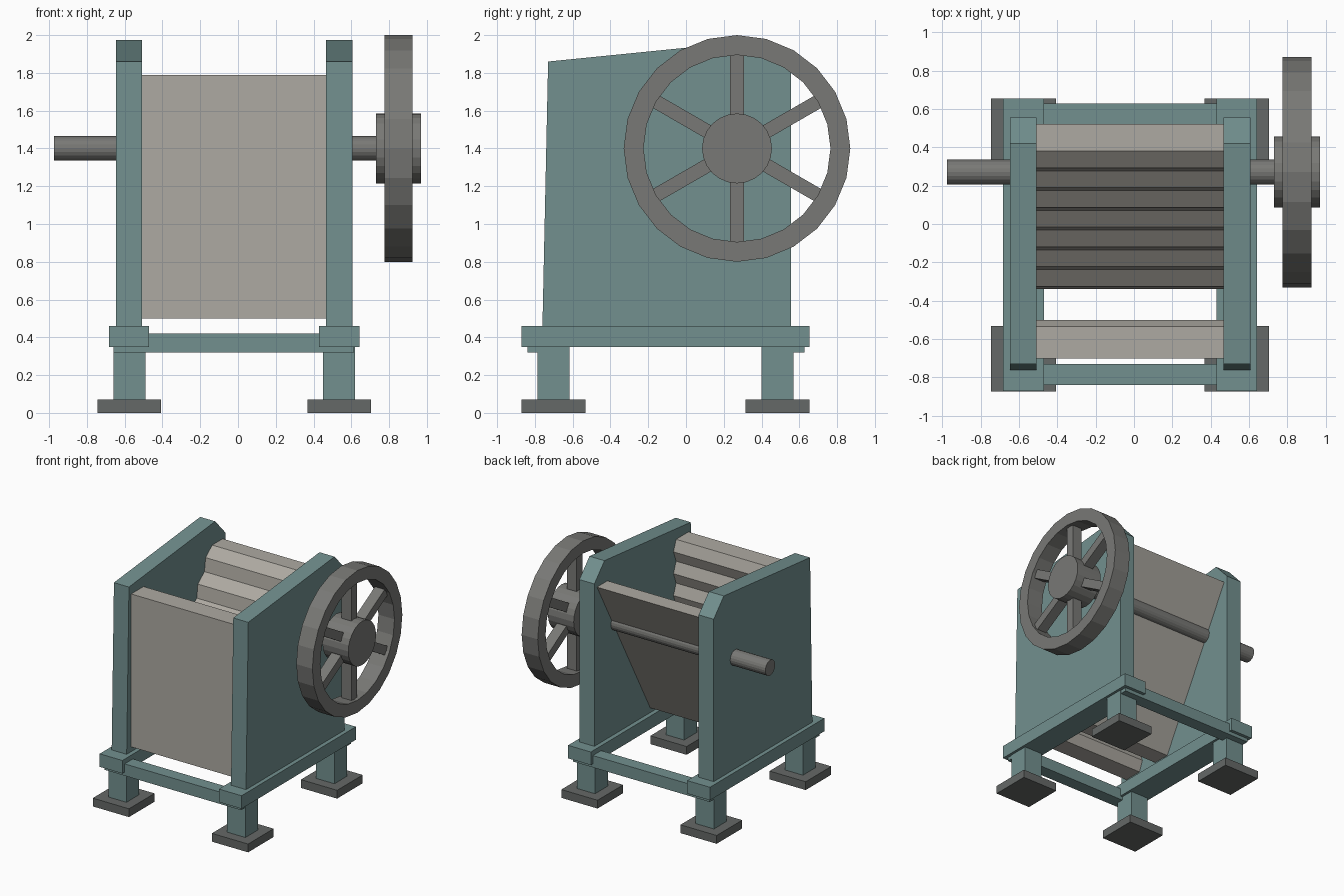
import bpy, bmesh, math
from mathutils import Matrix, Vector

if "Cube" in bpy.data.objects:
    bpy.data.objects.remove(bpy.data.objects["Cube"])

CX = -0.02                    # middle of the frame; the flywheel side sticks out
AXLE_Y, AXLE_Z = 0.27, 1.40


def material(name, rgb):
    m = bpy.data.materials.new(name)
    m.diffuse_color = (*rgb, 1)
    m.use_nodes = True
    m.node_tree.nodes["Principled BSDF"].inputs["Base Color"].default_value = m.diffuse_color
    return m


TEAL = material("teal_paint", (0.17, 0.28, 0.275))
PAD = material("dark_steel", (0.13, 0.14, 0.135))
JAW = material("pale_steel", (0.42, 0.40, 0.36))
IRON = material("cast_iron", (0.19, 0.19, 0.18))


def finish(name, bm, mat):
    bmesh.ops.recalc_face_normals(bm, faces=bm.faces)
    mesh = bpy.data.meshes.new(name)
    bm.to_mesh(mesh)
    bm.free()
    mesh.materials.append(mat)
    ob = bpy.data.objects.new(name, mesh)
    bpy.context.collection.objects.link(ob)
    return ob


def add_box(bm, x, y, z, rot=None):
    lo, hi = Vector((x[0], y[0], z[0])), Vector((x[1], y[1], z[1]))
    size = hi - lo
    m = Matrix.Translation((lo + hi) / 2) @ Matrix.Diagonal((*size, 1))
    bmesh.ops.create_cube(bm, size=1, matrix=(rot @ m) if rot else m)


def box(name, x, y, z, mat):
    bm = bmesh.new()
    add_box(bm, x, y, z)
    return finish(name, bm, mat)


def extrude_yz(name, pts, x0, x1, mat):
    """Extrude a (y, z) outline along x."""
    bm = bmesh.new()
    face = bm.faces.new([bm.verts.new((x0, y, z)) for y, z in pts])
    ext = bmesh.ops.extrude_face_region(bm, geom=[face])
    bmesh.ops.translate(bm, vec=(x1 - x0, 0, 0),
                        verts=[v for v in ext["geom"] if isinstance(v, bmesh.types.BMVert)])
    return finish(name, bm, mat)


def circle(r, n):
    return [(AXLE_Y + r * math.cos(2 * math.pi * i / n),
             AXLE_Z + r * math.sin(2 * math.pi * i / n)) for i in range(n)]


def toothed(top, bottom, depth, teeth):
    """Zigzag (y, z) edge from top to bottom, tips pushed sideways by depth."""
    a, b = Vector(top), Vector(bottom)
    t = (b - a).normalized()
    n = Vector((t.y, -t.x)) * depth
    return [tuple(a.lerp(b, i / (2 * teeth)) + (n if i % 2 else Vector((0, 0))))
            for i in range(2 * teeth + 1)]


def span(side, a, b):
    return tuple(sorted((CX + side * a, CX + side * b)))


# Side plates, base rails, legs and foot pads
PLATE = [(-0.76, 0.46), (-0.73, 1.86), (0.42, 1.975), (0.555, 1.83), (0.555, 0.46)]
for side, label in ((-1, "left"), (1, "right")):
    extrude_yz(f"{label}_side_plate", PLATE, *span(side, 0.487, 0.627), TEAL)
    box(f"{label}_base_rail", span(side, 0.45, 0.662), (-0.87, 0.655), (0.35, 0.46), TEAL)
    for end, y in (("front", -0.702), ("back", 0.485)):
        box(f"{label}_{end}_leg", span(side, 0.47, 0.64), (y - 0.085, y + 0.085), (0.07, 0.35), TEAL)
        box(f"{label}_{end}_foot_pad", span(side, 0.387, 0.725), (y - 0.17, y + 0.17), (0, 0.07), PAD)

# Cross members between the rails
for end, y in (("front", -0.785), ("back", 0.573)):
    box(f"{end}_cross_member", (CX - 0.64, CX + 0.635), (y - 0.055, y + 0.055), (0.32, 0.42), TEAL)

# Fixed jaw at the front and swing jaw leaning behind it, both toothed
fixed = toothed((-0.535, 0.5), (-0.535, 1.79), 0.035, 7)
extrude_yz("fixed_jaw", fixed + [(-0.70, 1.79), (-0.70, 0.5)], CX - 0.49, CX + 0.49, JAW)
swing = toothed((0.38, 1.79), (-0.34, 0.5), 0.042, 7)
extrude_yz("swing_jaw", swing + [(-0.19, 0.5), (0.52, 1.79)], CX - 0.49, CX + 0.49, JAW)

# Drive shaft and flywheel hub
extrude_yz("drive_shaft", circle(0.065, 20), -0.975, 0.75, IRON)
extrude_yz("flywheel_hub", circle(0.185, 24), 0.73, 0.97, IRON)

# Flywheel rim, an angular ring
bm = bmesh.new()
N = 24
loops = [[bm.verts.new((x, y, z)) for y, z in circle(r, N)]
         for x, r in ((0.775, 0.6), (0.925, 0.6), (0.925, 0.495), (0.775, 0.495))]
for k in range(4):
    a, b = loops[k], loops[(k + 1) % 4]
    for i in range(N):
        j = (i + 1) % N
        bm.faces.new((a[i], a[j], b[j], b[i]))
finish("flywheel_rim", bm, IRON)

# Six spokes
bm = bmesh.new()
for i in range(6):
    rot = Matrix.Translation((0, AXLE_Y, AXLE_Z)) @ Matrix.Rotation(math.radians(60 * i), 4, 'X')
    add_box(bm, (0.805, 0.895), (-0.037, 0.037), (0.15, 0.51), rot)
finish("flywheel_spokes", bm, IRON)
